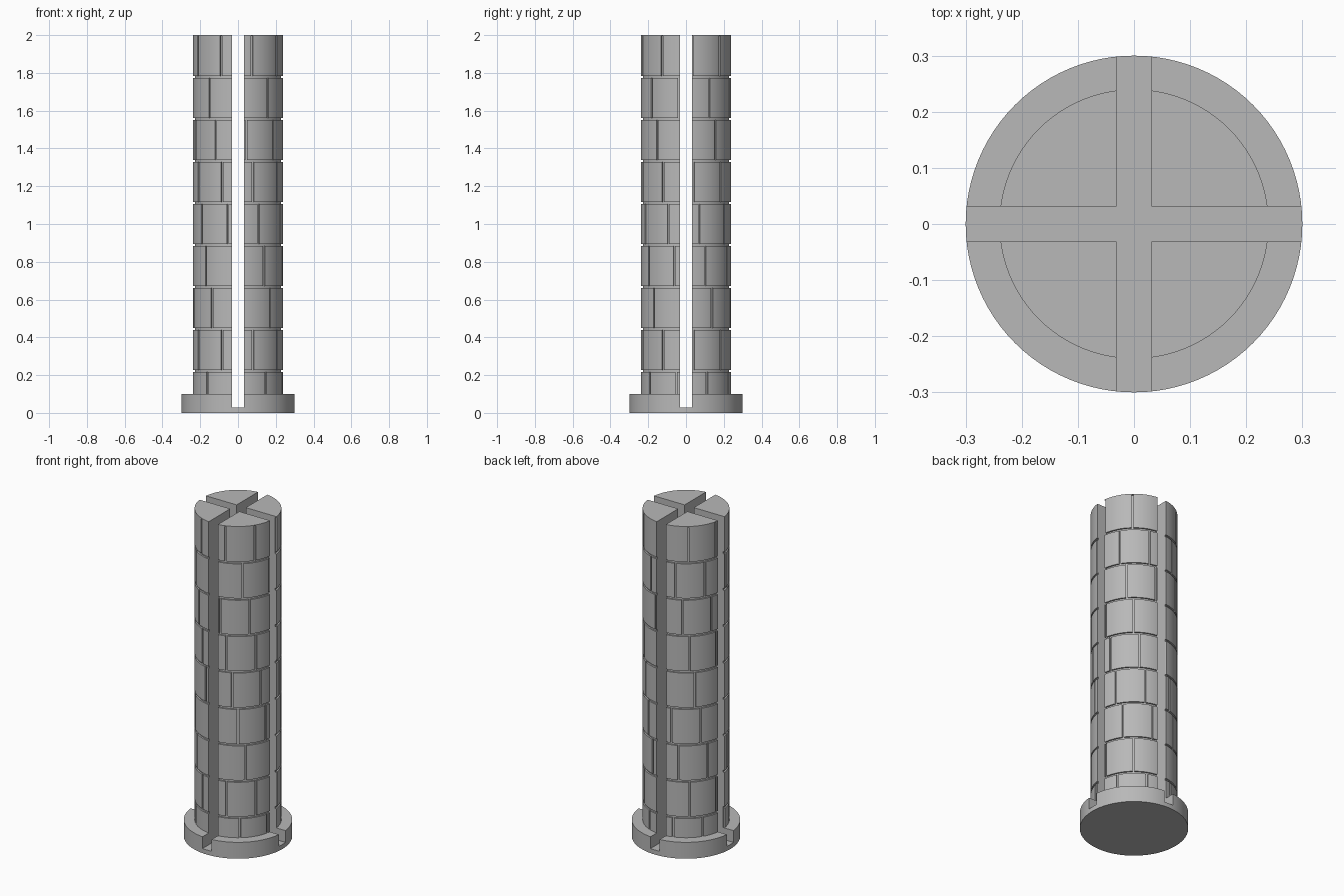
import bpy, bmesh, math
from mathutils import Matrix, Vector

cube = bpy.data.objects.get("Cube")
if cube:
    bpy.data.objects.remove(cube, do_unlink=True)

SEGMENTS = 96
HEIGHT, PLINTH_TOP = 2.0, 0.1
PLINTH_R, SHAFT_R, JOINT_R = 0.3, 0.24, 0.231
COURSES, BRICKS = 9, 9
COURSE_H = HEIGHT / COURSES
GAP = 0.006            # half height of a mortar joint
SLOT, SLOT_FLOOR = 0.031, 0.028
# Rotation of the brick joints in each course, bottom to top, in degrees
OFFSETS = [27.5, 9.5, 35, 25, 17, 9.5, 0.5, 31, 8]

stone = bpy.data.materials.new("grey stone")
stone.use_nodes = True
stone.diffuse_color = (0.48, 0.48, 0.48, 1)
stone.node_tree.nodes["Principled BSDF"].inputs["Base Color"].default_value = stone.diffuse_color


def add_object(name, bm):
    bmesh.ops.recalc_face_normals(bm, faces=bm.faces)
    mesh = bpy.data.meshes.new(name)
    bm.to_mesh(mesh)
    bm.free()
    mesh.materials.append(stone)
    obj = bpy.data.objects.new(name, mesh)
    bpy.context.collection.objects.link(obj)
    return obj


def lathe(name, profile):
    """Closed solid of revolution from (radius, z) pairs, capped at both ends."""
    bm = bmesh.new()
    rings = []
    for r, z in profile:
        angles = [math.tau * i / SEGMENTS for i in range(SEGMENTS)]
        rings.append([bm.verts.new((r * math.cos(a), r * math.sin(a), z)) for a in angles])
    for low, high in zip(rings, rings[1:]):
        for i in range(SEGMENTS):
            j = (i + 1) % SEGMENTS
            bm.faces.new((low[i], low[j], high[j], high[i]))
    bm.faces.new(rings[0][::-1])
    bm.faces.new(rings[-1])
    return add_object(name, bm)


def cut(obj, cutter):
    mod = obj.modifiers.new("cut", 'BOOLEAN')
    mod.operation, mod.solver, mod.object = 'DIFFERENCE', 'EXACT', cutter
    select(obj)
    bpy.ops.object.modifier_apply(modifier=mod.name)


def select(obj):
    bpy.ops.object.select_all(action='DESELECT')
    obj.select_set(True)
    bpy.context.view_layer.objects.active = obj


# Round plinth
plinth = lathe("plinth", [(PLINTH_R, 0), (PLINTH_R, PLINTH_TOP)])

# Shaft with a recessed ring between courses
profile = [(SHAFT_R, PLINTH_TOP)]
for i in range(1, COURSES):
    z = i * COURSE_H
    profile += [(SHAFT_R, z - GAP), (JOINT_R, z - GAP), (JOINT_R, z + GAP), (SHAFT_R, z + GAP)]
profile.append((SHAFT_R, HEIGHT))
shaft = lathe("brick_shaft", profile)

# Upright joints between bricks
bm = bmesh.new()
for i, offset in enumerate(OFFSETS):
    low = i * COURSE_H + GAP / 2 if i else PLINTH_TOP - 0.01
    high = (i + 1) * COURSE_H - (GAP / 2 if i < COURSES - 1 else GAP)
    for k in range(BRICKS):
        turn = Matrix.Rotation(math.radians(offset + 360 / BRICKS * k), 4, 'Z')
        place = Matrix.Translation(Vector((JOINT_R + 0.02, 0, (low + high) / 2)))
        size = Matrix.Diagonal((0.04, 0.01, high - low, 1))
        bmesh.ops.create_cube(bm, size=1, matrix=turn @ place @ size)
joints = add_object("joint_cutter", bm)

# Cross-shaped slot running the full height
bm = bmesh.new()
outline = []
for k in range(4):
    turn = Matrix.Rotation(math.pi / 2 * k, 3, 'Z')
    for x, y in ((SLOT, -SLOT), (0.5, -SLOT), (0.5, SLOT)):
        outline.append(bm.verts.new(turn @ Vector((x, y, SLOT_FLOOR))))
floor = bm.faces.new(outline)
top = bmesh.ops.extrude_face_region(bm, geom=[floor])["geom"]
bmesh.ops.translate(bm, vec=(0, 0, HEIGHT + 0.2),
                    verts=[v for v in top if isinstance(v, bmesh.types.BMVert)])
slots = add_object("slot_cutter", bm)

cut(shaft, joints)
cut(shaft, slots)
cut(plinth, slots)
for helper in (joints, slots):
    bpy.data.objects.remove(helper, do_unlink=True)

for obj in (plinth, shaft):
    select(obj)
    bpy.ops.object.shade_smooth_by_angle(angle=math.radians(30))
